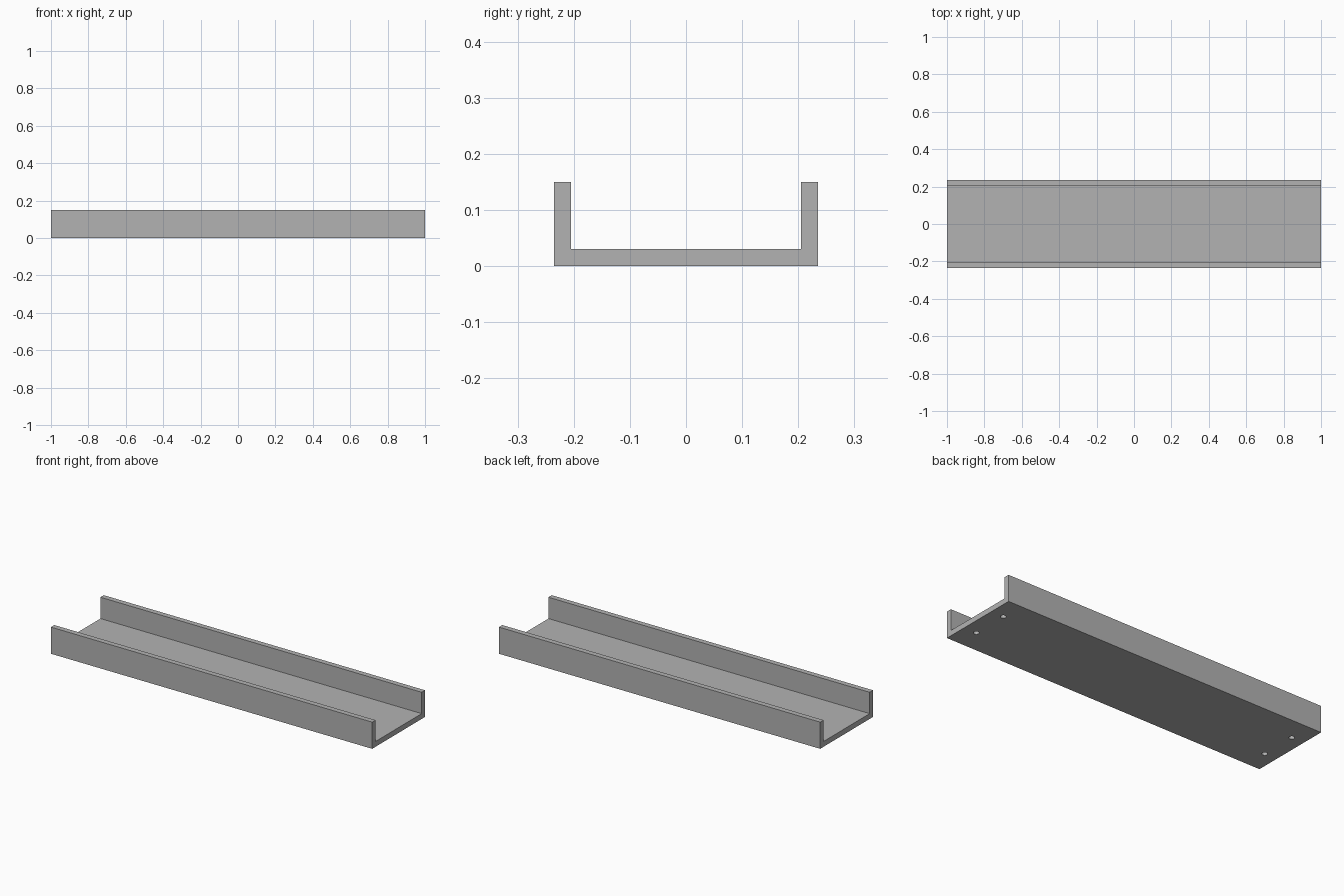
import bpy
import bmesh

LENGTH, HALF_WIDTH, HEIGHT, THICK = 2.0, 0.235, 0.15, 0.03
HOLE_X, HOLE_Y, HOLE_R, HOLE_DEPTH = 0.923, 0.103, 0.015, 0.02

cube = bpy.data.objects.get("Cube")
if cube:
    bpy.data.objects.remove(cube, do_unlink=True)

# Single grey material
grey = bpy.data.materials.new("plain_grey")
grey.use_nodes = True
colour = (0.45, 0.45, 0.45, 1)
grey.diffuse_color = colour
grey.node_tree.nodes["Principled BSDF"].inputs["Base Color"].default_value = colour


def add_object(name, bm):
    bmesh.ops.recalc_face_normals(bm, faces=bm.faces)
    mesh = bpy.data.meshes.new(name)
    bm.to_mesh(mesh)
    bm.free()
    mesh.materials.append(grey)
    obj = bpy.data.objects.new(name, mesh)
    bpy.context.collection.objects.link(obj)
    return obj


# U-shaped channel extruded along its length
inner = HALF_WIDTH - THICK
half = [(HALF_WIDTH, 0), (HALF_WIDTH, HEIGHT), (inner, HEIGHT), (inner, THICK)]
profile = half + [(-y, z) for y, z in reversed(half)]
bm = bmesh.new()
face = bm.faces.new([bm.verts.new((-LENGTH / 2, y, z)) for y, z in profile])
swept = bmesh.ops.extrude_face_region(bm, geom=[face])["geom"]
bmesh.ops.translate(bm, vec=(LENGTH, 0, 0),
                    verts=[v for v in swept if isinstance(v, bmesh.types.BMVert)])
channel = add_object("channel", bm)

# Blind screw holes in the underside
bm = bmesh.new()
for sx in (-1, 1):
    for sy in (-1, 1):
        made = bmesh.ops.create_cone(bm, cap_ends=True, segments=24, radius1=HOLE_R,
                                     radius2=HOLE_R, depth=2 * HOLE_DEPTH)
        bmesh.ops.translate(bm, verts=made["verts"], vec=(sx * HOLE_X, sy * HOLE_Y, 0))
cutter = add_object("hole_cutter", bm)
cutter.hide_render = True
cutter.hide_set(True)

cut = channel.modifiers.new("screw_holes", "BOOLEAN")
cut.operation = "DIFFERENCE"
cut.solver = "EXACT"
cut.object = cutter

# Smooth hole walls, sharp channel edges
bpy.ops.object.select_all(action="DESELECT")
bpy.context.view_layer.objects.active = channel
channel.select_set(True)
bpy.ops.object.modifier_apply(modifier=cut.name)
bpy.data.objects.remove(cutter, do_unlink=True)
bpy.ops.object.shade_smooth_by_angle()
